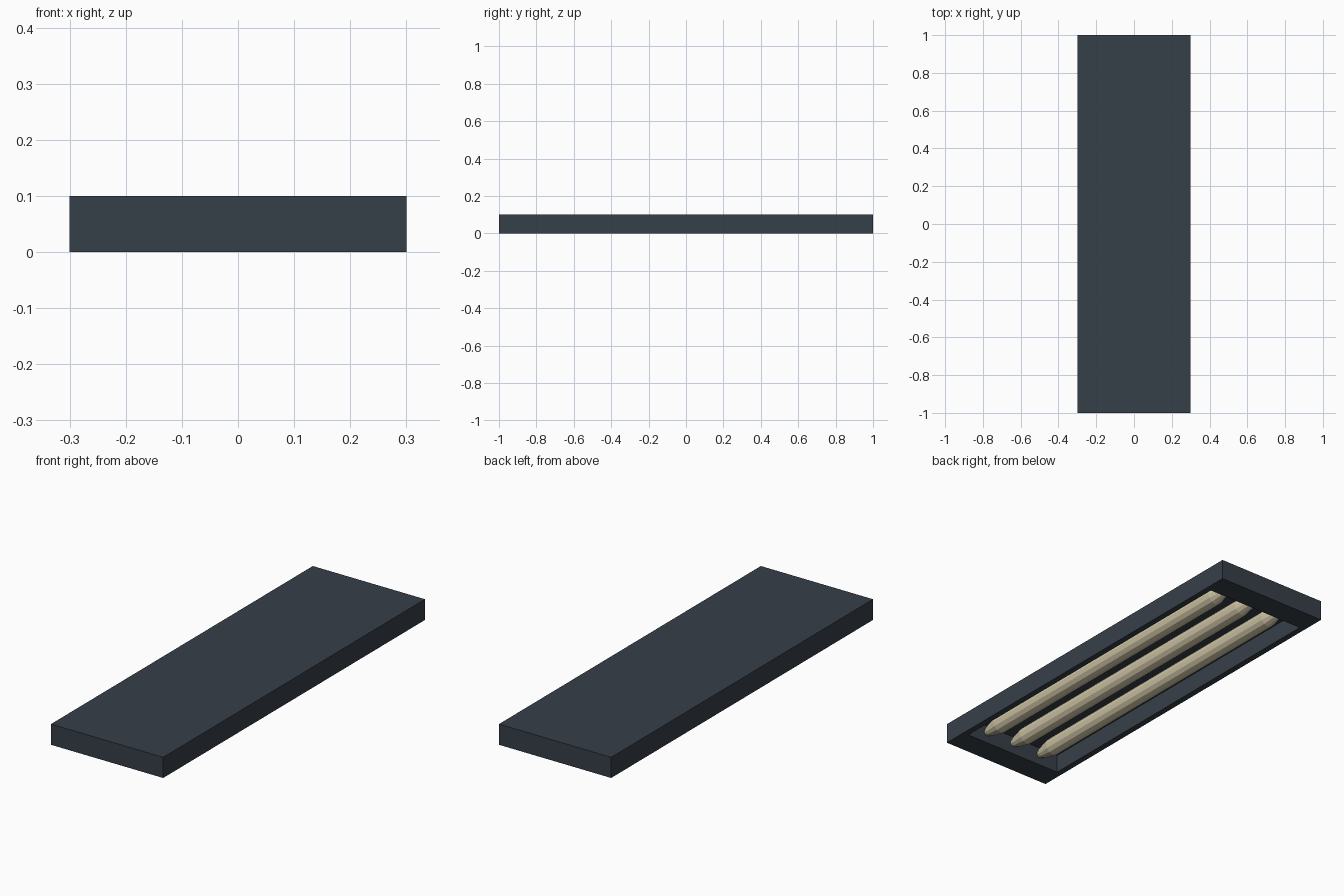
import bpy, bmesh, math

if "Cube" in bpy.data.objects:
    bpy.data.objects.remove(bpy.data.objects["Cube"])


def material(name, rgb):
    m = bpy.data.materials.new(name)
    m.diffuse_color = (*rgb, 1)
    m.use_nodes = True
    m.node_tree.nodes["Principled BSDF"].inputs["Base Color"].default_value = m.diffuse_color
    return m


def make_object(name, bm, mat):
    bmesh.ops.recalc_face_normals(bm, faces=bm.faces)
    mesh = bpy.data.meshes.new(name)
    bm.to_mesh(mesh)
    bm.free()
    ob = bpy.data.objects.new(name, mesh)
    ob.data.materials.append(mat)
    bpy.context.collection.objects.link(ob)
    return ob


dark = material("dark_metal", (0.037, 0.05, 0.066))
warm = material("warm_tube", (0.62, 0.55, 0.38))


# Housing: open-bottomed tray with wide end rims and thin side rims
def housing():
    bm = bmesh.new()

    def ring(x, y, z):
        return [bm.verts.new((sx * x, sy * y, z))
                for sx, sy in ((-1, -1), (1, -1), (1, 1), (-1, 1))]

    rings = [ring(0.3, 1, 0.1), ring(0.3, 1, 0),
             ring(0.27, 0.88, 0), ring(0.27, 0.88, 0.09)]
    for a, b in zip(rings, rings[1:]):
        for i in range(4):
            j = (i + 1) % 4
            bm.faces.new((a[i], a[j], b[j], b[i]))
    bm.faces.new(rings[0])
    bm.faces.new(rings[-1])
    return make_object("housing", bm, dark)


# Lamp tube: faceted cylinder along y with tapered ends
def tube(name, x, z=0.052, sides=12):
    profile = [(-0.875, 0.018), (-0.85, 0.027), (-0.78, 0.042),
               (0.78, 0.042), (0.85, 0.027), (0.875, 0.018)]
    bm = bmesh.new()
    rings = []
    for y, r in profile:
        rings.append([bm.verts.new((x + r * math.cos(t), y, z + r * math.sin(t)))
                      for t in (2 * math.pi * i / sides for i in range(sides))])
    for a, b in zip(rings, rings[1:]):
        for i in range(sides):
            j = (i + 1) % sides
            bm.faces.new((a[i], a[j], b[j], b[i]))
    bm.faces.new(rings[0])
    bm.faces.new(rings[-1])
    return make_object(name, bm, warm)


housing()
for label, x in (("left", -0.16), ("middle", 0), ("right", 0.16)):
    tube(f"lamp_tube_{label}", x)
